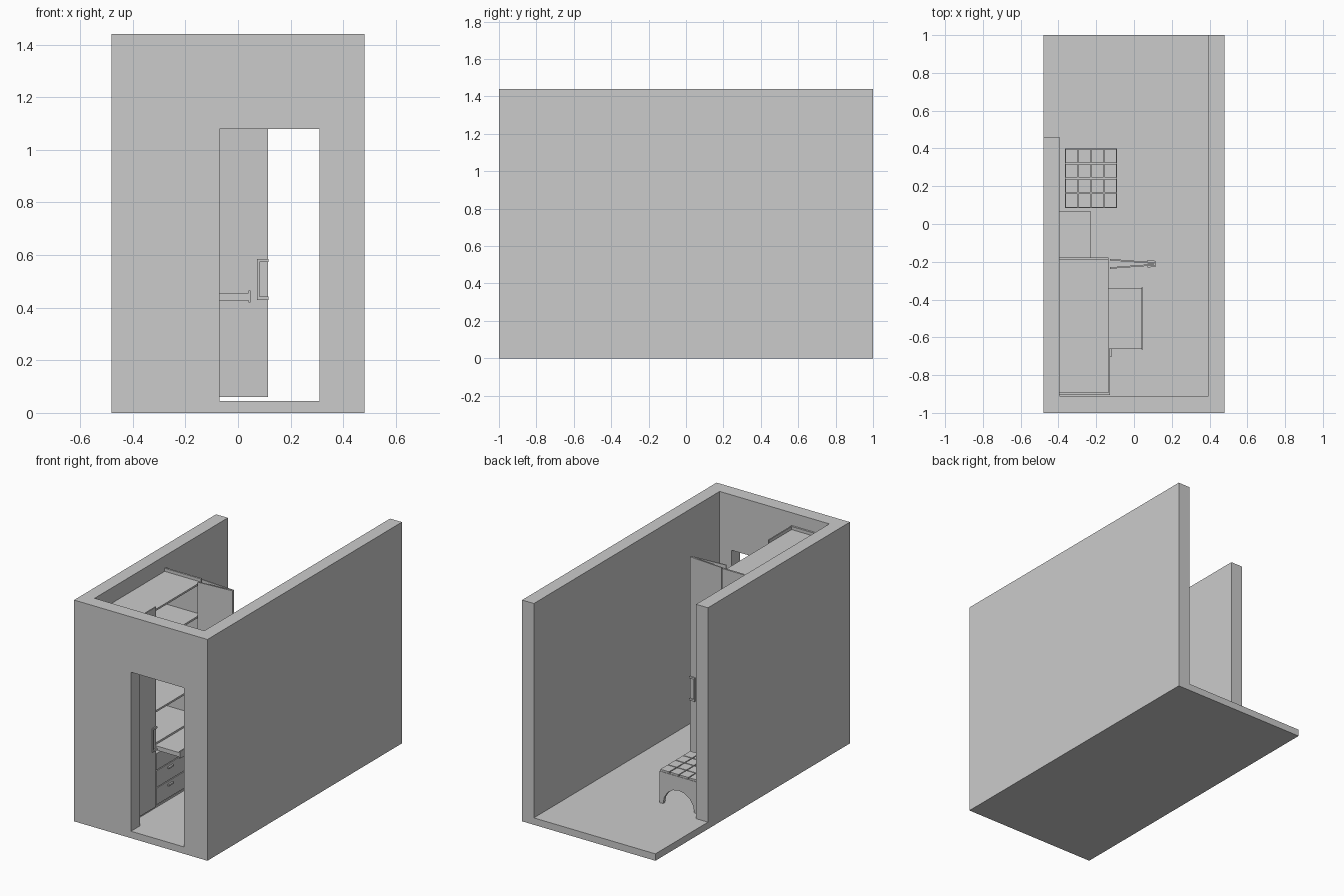
import bpy, bmesh, math
from mathutils import Vector

cube = bpy.data.objects.get("Cube")
if cube:
    bpy.data.objects.remove(cube, do_unlink=True)

grey = bpy.data.materials.new("plain_grey")
grey.use_nodes = True
tone = (0.6, 0.6, 0.6, 1)
grey.diffuse_color = tone
bsdf = grey.node_tree.nodes["Principled BSDF"]
bsdf.inputs["Base Color"].default_value = tone
bsdf.inputs["Roughness"].default_value = 0.8


def finish(name, bm):
    bmesh.ops.recalc_face_normals(bm, faces=bm.faces)
    mesh = bpy.data.meshes.new(name)
    bm.to_mesh(mesh)
    bm.free()
    mesh.materials.append(grey)
    obj = bpy.data.objects.new(name, mesh)
    bpy.context.scene.collection.objects.link(obj)
    return obj


def box(name, x, y, z):
    """Box from its (min, max) along each axis."""
    bm = bmesh.new()
    bmesh.ops.create_cube(bm, size=1)
    for v in bm.verts:
        v.co = [lo + (c + 0.5) * (hi - lo) for c, (lo, hi) in zip(v.co, (x, y, z))]
    return finish(name, bm)


def prism(name, outline, extrude):
    """Closed planar outline swept along a vector."""
    bm = bmesh.new()
    face = bm.faces.new([bm.verts.new(p) for p in outline])
    new = bmesh.ops.extrude_face_region(bm, geom=[face])["geom"]
    bmesh.ops.translate(bm, vec=extrude,
                        verts=[g for g in new if isinstance(g, bmesh.types.BMVert)])
    return finish(name, bm)


FLOOR, TOP = 0.045, 1.44
IN = 0.395                      # inner face of the side walls

# Room shell, open at the top and back
box("floor", (-0.48, 0.48), (-1, 1), (0, FLOOR))
box("left_wall", (IN, 0.48), (-1, 1), (FLOOR, TOP))
box("right_wall", (-0.48, -IN), (-1, 0.46), (FLOOR, TOP))
front = [(-IN, FLOOR), (-0.07, FLOOR), (-0.07, 1.08), (0.31, 1.08),
         (0.31, FLOOR), (IN, FLOOR), (IN, TOP), (-IN, TOP)]
prism("front_wall", [(x, -1, z) for x, z in front], (0, 0.09, 0))

# Wardrobe carcass
BACK, FACE = -IN, -0.135
Y0, Y1 = -0.905, -0.178
T = 0.012
box("wardrobe_front_side", (BACK, FACE), (Y0, Y0 + T), (FLOOR, 1.36))
box("wardrobe_back_side", (BACK, FACE), (Y1 - T, Y1), (FLOOR, 1.36))
box("wardrobe_back_panel", (BACK, BACK + 0.006), (Y0 + T, Y1 - T), (FLOOR, 1.34))
for i, z in enumerate((0.06, 0.47, 0.68, 0.9, 1.13, 1.34)):
    box(f"wardrobe_shelf_{i}", (BACK + 0.006, FACE), (Y0 + T, Y1 - T), (z - T, z))

# Drawer block with bar pulls
for i, y in enumerate((-0.66, -0.34)):
    box(f"drawer_divider_{i}", (BACK + 0.006, FACE), (y - T / 2, y + T / 2), (0.06, 0.458))
for i in range(3):
    z = 0.066 + i * 0.113
    box(f"drawer_{i}", (BACK + 0.01, FACE + 0.003), (-0.65, -0.35), (z, z + 0.108))
    box(f"drawer_pull_{i}", (FACE + 0.003, FACE + 0.014), (-0.535, -0.485),
        (z + 0.08, z + 0.09))

# Pull-out work surface
box("pull_out_top", (BACK + 0.01, 0.04), (-0.66, -0.34), (0.428, 0.456))
box("pull_out_lip", (0.039, 0.047), (-0.664, -0.336), (0.42, 0.466))


def door(name, start, end, out):
    """Upright door panel from hinge to free edge with a flat C-shaped pull."""
    a, b, n = Vector(start), Vector(end), Vector(out).normalized()
    d = (b - a).normalized()
    t = 0.008
    corners = (a, b, b + n * t, a + n * t)
    prism(name, [(p.x, p.y, 0.06) for p in corners], (0, 0, 1.3))
    base = b + n * t
    pull = [(0, 0.43), (0.043, 0.43), (0.043, 0.585), (0, 0.585),
            (0, 0.573), (0.033, 0.573), (0.033, 0.442), (0, 0.442)]
    prism(name + "_pull", [(*(base - d * u), z) for u, z in pull],
          (n.x * 0.008, n.y * 0.008, 0))


# One closed door, and two folded out against each other
door("closed_door", (FACE, -0.905), (FACE, -0.66), (1, 0))
door("folded_door_back", (-0.127, -0.193), (0.114, -0.211), (0.018, 0.241))
door("folded_door_front", (-0.127, -0.229), (0.114, -0.211), (0.018, -0.241))

# Low side cabinet
box("side_cabinet", (-IN, -0.23), (Y1, 0.07), (FLOOR, 0.43))

# Stool: arched cut on each pair of sides, padded top in squares
SX, SY = (-0.365, -0.09), (0.085, 0.4)
Z0, Z1 = FLOOR, 0.25


def arch(lo, hi):
    """Apron profile with a faceted arch between two feet."""
    mid, r = (lo + hi) / 2, (hi - lo) / 2 - 0.025
    curve = [(mid - r * math.cos(math.pi * k / 8),
              Z0 + 0.115 * math.sin(math.pi * k / 8)) for k in range(9)]
    return [(lo, Z0)] + curve + [(hi, Z0), (hi, Z1), (lo, Z1)]


W = 0.02
for name, y in (("stool_front_apron", SY[0]), ("stool_back_apron", SY[1] - W)):
    prism(name, [(x, y, z) for x, z in arch(*SX)], (0, W, 0))
for name, x in (("stool_right_apron", SX[0]), ("stool_left_apron", SX[1] - W)):
    prism(name, [(x, y, z) for y, z in arch(*SY)], (W, 0, 0))
box("stool_seat", SX, SY, (0.225, Z1))
dx, dy, gap = (SX[1] - SX[0]) / 4, (SY[1] - SY[0]) / 4, 0.003
for i in range(4):
    for j in range(4):
        x, y = SX[0] + i * dx, SY[0] + j * dy
        box(f"stool_pad_{i}_{j}", (x + gap, x + dx - gap), (y + gap, y + dy - gap),
            (Z1, Z1 + 0.012))
